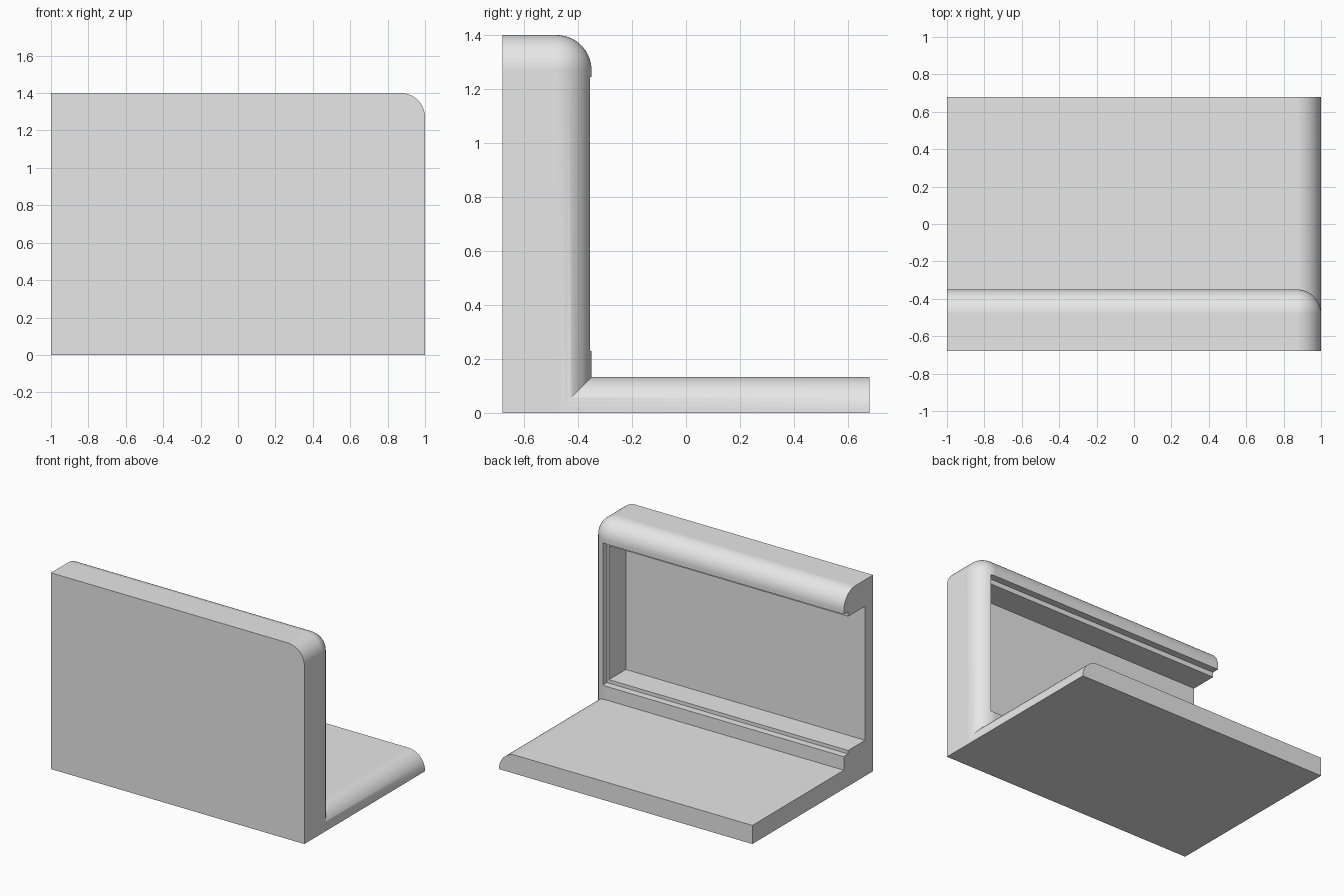
import bpy
import bmesh
from mathutils import Vector

if "Cube" in bpy.data.objects:
    bpy.data.objects.remove(bpy.data.objects["Cube"], do_unlink=True)

RADIUS = 0.13
SEGMENTS = 20

grey = bpy.data.materials.new("plain grey")
grey.use_nodes = True
colour = (0.8, 0.8, 0.8, 1)
grey.diffuse_color = colour
grey.node_tree.nodes["Principled BSDF"].inputs["Base Color"].default_value = colour


def box(name, low, high, round_axes=""):
    """Box whose edges shared by two of the named upper sides are rounded."""
    low, high = Vector(low), Vector(high)
    bm = bmesh.new()
    bmesh.ops.create_cube(bm, size=1)
    for v in bm.verts:
        v.co = Vector(h if c > 0 else l for c, l, h in zip(v.co, low, high))
    axes = ["xyz".index(a) for a in round_axes]
    edges = []
    for e in bm.edges:
        shared = [a for a in axes if all(abs(v.co[a] - high[a]) < 1e-5 for v in e.verts)]
        if len(shared) == 2:
            edges.append(e)
    if edges:
        bmesh.ops.bevel(bm, geom=edges, offset=RADIUS, offset_type='OFFSET',
                        segments=SEGMENTS, profile=0.5, affect='EDGES')
    mesh = bpy.data.meshes.new(name)
    bm.to_mesh(mesh)
    bm.free()
    mesh.materials.append(grey)
    obj = bpy.data.objects.new(name, mesh)
    bpy.context.collection.objects.link(obj)
    return obj


def combine(target, other, operation):
    """Apply an exact boolean and discard the second shape."""
    bpy.context.view_layer.objects.active = target
    mod = target.modifiers.new("combine", 'BOOLEAN')
    mod.operation = operation
    mod.solver = 'EXACT'
    mod.object = other
    bpy.ops.object.modifier_apply(modifier=mod.name)
    bpy.data.objects.remove(other, do_unlink=True)


# Upright wall with rounded top, side and rear edges
body = box("wall_and_base", (-1, -0.68, 0), (1, -0.35, 1.4), "xyz")

# Base slab with one rounded long edge, merged so the fillets mitre
combine(body, box("base", (-1, -0.6, 0), (1, 0.68, 0.133), "xz"), 'UNION')

# Stepped recess in the rear of the wall, open at one end
combine(body, box("recess_rebate", (-1.2, -0.40, 0.23), (0.905, -0.2, 1.245)), 'DIFFERENCE')
combine(body, box("recess_pocket", (-1.2, -0.59, 0.255), (0.888, -0.2, 1.21)), 'DIFFERENCE')

# Smooth fillets, crisp edges and flat panels
bpy.ops.object.select_all(action='DESELECT')
body.select_set(True)
bpy.context.view_layer.objects.active = body
bpy.ops.object.shade_smooth_by_angle()
weighted = body.modifiers.new("flat panels", 'WEIGHTED_NORMAL')
weighted.keep_sharp = True
